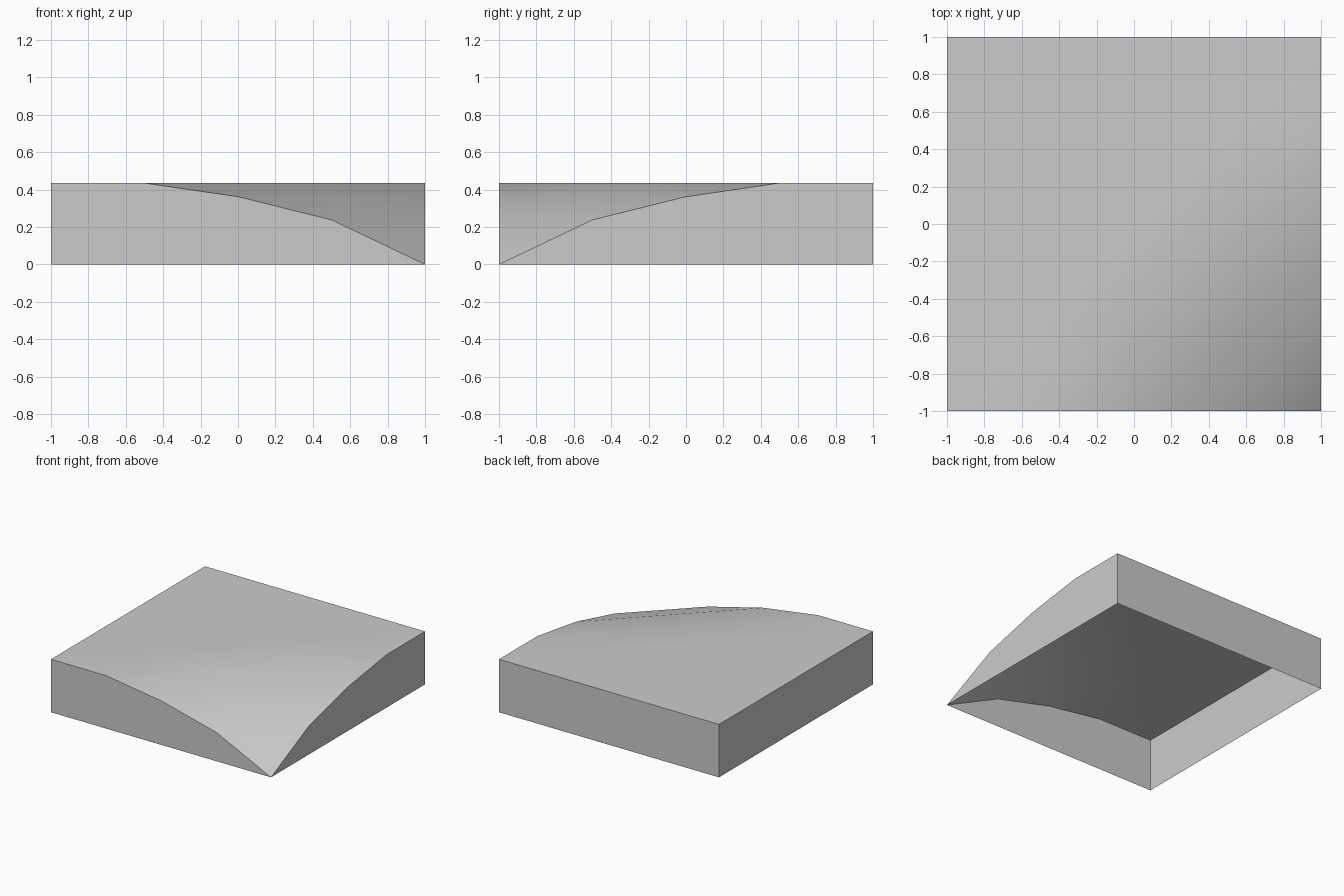
import bpy, bmesh, math

cube = bpy.data.objects.get("Cube")
if cube:
    bpy.data.objects.remove(cube)

# Height of the slab for each half-unit step away from the low corner
HEIGHTS = [0.0, 0.238, 0.362, 0.435]


def step(co):
    return round(((1 - co.x) + (co.y + 1)) / 0.5)


bm = bmesh.new()

# Sloped top: a grid split along lines of equal height
bmesh.ops.create_grid(bm, x_segments=4, y_segments=4, size=1)
for face in list(bm.faces):
    corners = sorted(face.verts, key=lambda v: step(v.co))
    bmesh.utils.face_split(face, corners[1], corners[2])
for v in bm.verts:
    v.co.z = HEIGHTS[min(step(v.co), 3)]

# Side walls drop to the ground, underside stays open
rim = [e for e in bm.edges if e.is_boundary]
walls = bmesh.ops.extrude_edge_only(bm, edges=rim)["geom"]
for v in walls:
    if isinstance(v, bmesh.types.BMVert):
        v.co.z = 0
bmesh.ops.remove_doubles(bm, verts=bm.verts, dist=0.0001)
bmesh.ops.recalc_face_normals(bm, faces=bm.faces)
if sum(f.normal.z * f.calc_area() for f in bm.faces) < 0:
    bmesh.ops.reverse_faces(bm, faces=bm.faces)

mesh = bpy.data.meshes.new("terrain_tile")
bm.to_mesh(mesh)
bm.free()
tile = bpy.data.objects.new("terrain_tile", mesh)
bpy.context.collection.objects.link(tile)

# Plain grey
grey = bpy.data.materials.new("light_grey")
grey.use_nodes = True
color = (0.6, 0.6, 0.6, 1)
grey.diffuse_color = color
grey.node_tree.nodes["Principled BSDF"].inputs["Base Color"].default_value = color
mesh.materials.append(grey)

# Smooth slope with crisp rim
bpy.ops.object.select_all(action="DESELECT")
tile.select_set(True)
bpy.context.view_layer.objects.active = tile
bpy.ops.object.shade_smooth_by_angle(angle=math.radians(40))
